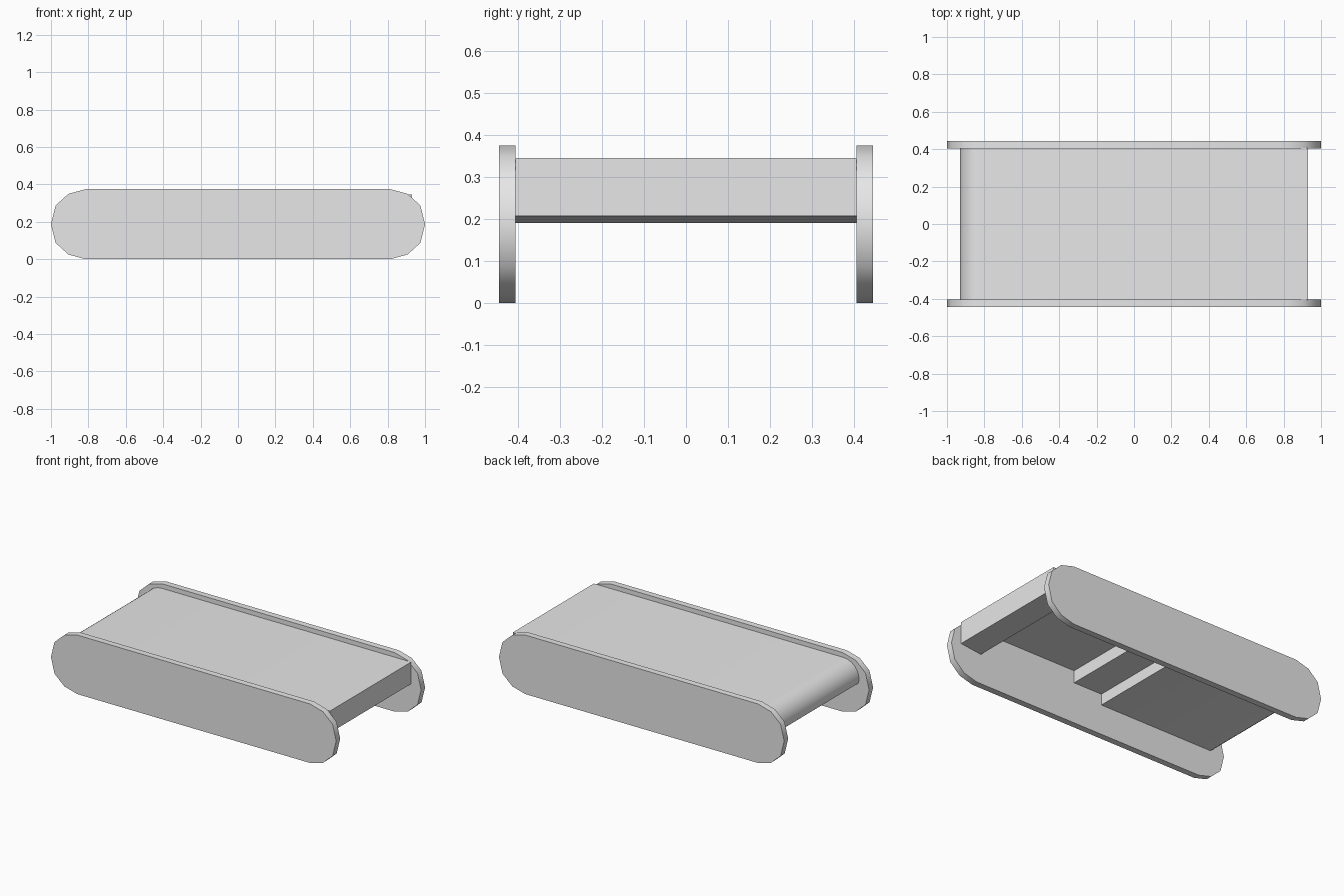
import bpy
import bmesh
import math

cube = bpy.data.objects.get("Cube")
if cube:
    bpy.data.objects.remove(cube, do_unlink=True)

grey = bpy.data.materials.new("light_grey")
grey.use_nodes = True
colour = (0.8, 0.8, 0.8, 1)
grey.diffuse_color = colour
grey.node_tree.nodes["Principled BSDF"].inputs["Base Color"].default_value = colour


def extrude_profile(name, profile, y_start, y_end):
    """Extrude a closed x-z outline along y."""
    bm = bmesh.new()
    face = bm.faces.new([bm.verts.new((x, y_start, z)) for x, z in profile])
    result = bmesh.ops.extrude_face_region(bm, geom=[face])
    moved = [v for v in result["geom"] if isinstance(v, bmesh.types.BMVert)]
    bmesh.ops.translate(bm, verts=moved, vec=(0, y_end - y_start, 0))
    bmesh.ops.recalc_face_normals(bm, faces=bm.faces)
    mesh = bpy.data.meshes.new(name)
    bm.to_mesh(mesh)
    bm.free()
    mesh.materials.append(grey)
    obj = bpy.data.objects.new(name, mesh)
    bpy.context.collection.objects.link(obj)
    bpy.ops.object.select_all(action="DESELECT")
    obj.select_set(True)
    bpy.context.view_layer.objects.active = obj
    bpy.ops.object.shade_smooth_by_angle(angle=math.radians(40))
    return obj


# Side plates with faceted round ends
HALF = 0.187
quarter = [(1.0, 0.0), (0.975, 0.1), (0.907, 0.162), (0.815, HALF)]
upper = quarter + [(-x, z) for x, z in reversed(quarter)]
lower = [(x, -z) for x, z in reversed(upper[1:-1])]
plate = [(x, z + HALF) for x, z in upper + lower]
extrude_profile("front_side_plate", plate, -0.445, -0.405)
extrude_profile("back_side_plate", plate, 0.405, 0.445)

# Bed: rounded nose at one end, stepped underside, lip at the other end
TOP, BOTTOM = 0.345, 0.19
nose = [(-0.93 + 0.11 * (1 - math.cos(a)), 0.235 + 0.11 * math.sin(a))
        for a in (math.radians(90 - 15 * i) for i in range(7))]
bed = [(0.93, TOP)] + nose + [
    (-0.925, 0.21), (-0.9, BOTTOM),
    (-0.1, BOTTOM), (-0.1, 0.26),
    (0.1, 0.26), (0.1, 0.338),
    (0.784, 0.338), (0.784, BOTTOM), (0.93, 0.207)]
extrude_profile("conveyor_bed", bed, -0.405, 0.405)
